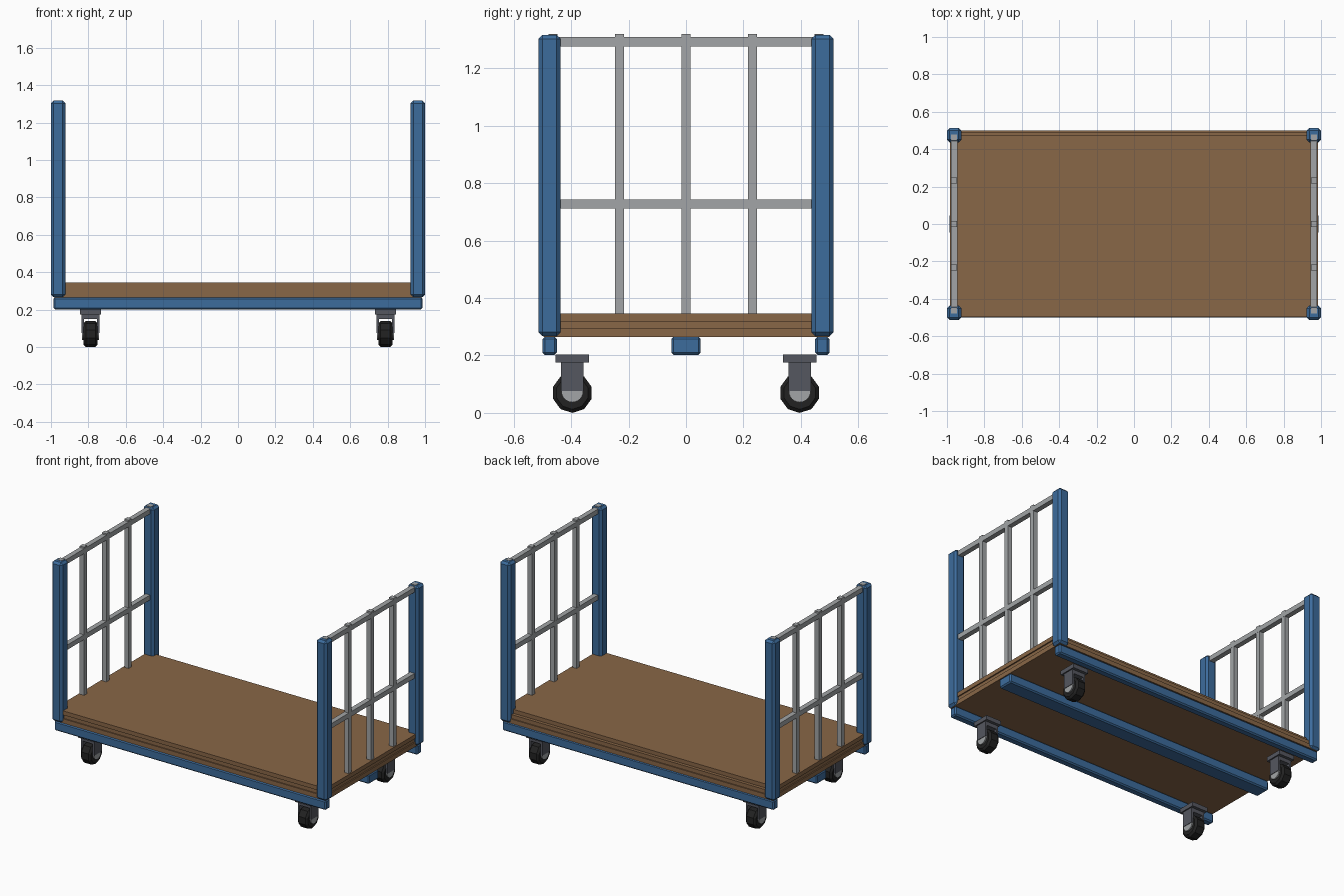
import bpy
import math
from mathutils import Matrix, Vector

if "Cube" in bpy.data.objects:
    bpy.data.objects.remove(bpy.data.objects["Cube"], do_unlink=True)


def material(name, r, g, b):
    m = bpy.data.materials.new(name)
    m.use_nodes = True
    m.diffuse_color = (r, g, b, 1)
    m.node_tree.nodes["Principled BSDF"].inputs["Base Color"].default_value = (r, g, b, 1)
    return m


blue = material("blue paint", 0.046, 0.15, 0.335)
wood = material("brown wood", 0.25, 0.135, 0.063)
steel = material("light steel", 0.36, 0.375, 0.385)
dark = material("dark steel", 0.09, 0.095, 0.115)
rubber = material("black rubber", 0.016, 0.016, 0.016)


def finish(ob, name, mat, bevel):
    ob.name = name
    ob.data.materials.append(mat)
    if bevel:
        mod = ob.modifiers.new("bevel", "BEVEL")
        mod.width = bevel
        mod.segments = 1
        mod.limit_method = "ANGLE"
        mod.angle_limit = math.radians(50)
    return ob


def box(name, mat, x, y, z, bevel=0):
    """Box from (low, high) pairs on each axis."""
    bpy.ops.mesh.primitive_cube_add(size=1)
    ob = bpy.context.object
    ends = (x, y, z)
    centre = Vector([(a + b) / 2 for a, b in ends])
    size = [abs(b - a) for a, b in ends]
    ob.data.transform(Matrix.Translation(centre) @ Matrix.Diagonal((*size, 1)))
    return finish(ob, name, mat, bevel)


def around(c, half):
    return (c - half, c + half)


def wheel_disc(name, mat, centre, radius, width, sides, bevel=0):
    """Cylinder lying along x with a corner at the bottom."""
    bpy.ops.mesh.primitive_cylinder_add(vertices=sides, radius=radius, depth=width)
    ob = bpy.context.object
    turn = Matrix.Rotation(math.pi / 2, 4, "Y") @ Matrix.Rotation(math.pi / 2, 4, "Z")
    ob.data.transform(Matrix.Translation(centre) @ turn)
    lowest = min((v.co for v in ob.data.vertices), key=lambda c: c.z)
    # rotate about the axle so that a corner points straight down
    twist = math.atan2(lowest.y - centre[1], centre[2] - lowest.z)
    c = Matrix.Translation(centre)
    ob.data.transform(c @ Matrix.Rotation(-twist, 4, "X") @ c.inverted())
    return finish(ob, name, mat, bevel)


# Deck: three stacked boards
box("deck_bottom_board", wood, (-0.985, 0.985), (-0.497, 0.5), (0.265, 0.294))
box("deck_middle_board", wood, (-0.977, 0.977), (-0.49, 0.493), (0.293, 0.32))
box("deck_top_board", wood, (-0.985, 0.985), (-0.497, 0.472), (0.319, 0.346))

# Frame beams under the deck
for side, y in (("front", -0.475), ("back", 0.475)):
    box(side + "_beam", blue, (-0.987, 0.987), around(y, 0.025), (0.202, 0.265), 0.008)
box("centre_beam", blue, (-0.987, 0.987), around(0, 0.051), (0.202, 0.265), 0.008)

for end, sx in (("left", 1), ("right", -1)):
    x = 0.9615 * sx
    # Corner posts
    for side, sy in (("front", -1), ("back", 1)):
        box(f"{end}_{side}_post", blue, around(x, 0.0385), around(0.475 * sy, 0.0385),
            (0.267, 1.317), 0.014)
    # End grille
    for i in range(-2, 3):
        box(f"{end}_upright_bar", steel, around(x, 0.016), around(0.2315 * i, 0.016),
            (0.34, 1.319))
    for name, z in (("middle", 0.728), ("top", 1.293)):
        box(f"{end}_{name}_rail", steel, around(x, 0.0165), (-0.46, 0.46), around(z, 0.016))

    # Casters
    for side, sy in (("front", -1), ("back", 1)):
        cx, cy = 0.788 * sx, 0.396 * sy
        tag = f"{end}_{side}_caster"
        box(tag + "_plate", dark, around(cx, 0.056), around(cy, 0.058), (0.175, 0.203))
        box(tag + "_crown", dark, around(cx, 0.047), around(cy, 0.039), (0.15, 0.176))
        for s in (-1, 1):
            box(tag + "_fork_leg", dark, around(cx + 0.0415 * s, 0.0065),
                around(cy, 0.039), (0.076, 0.176))
        wheel_disc(tag + "_hub", steel, (cx, cy, 0.075), 0.038, 0.09, 24)
        wheel_disc(tag + "_wheel", rubber, (cx, cy, 0.07), 0.07, 0.074, 10, 0.012)
